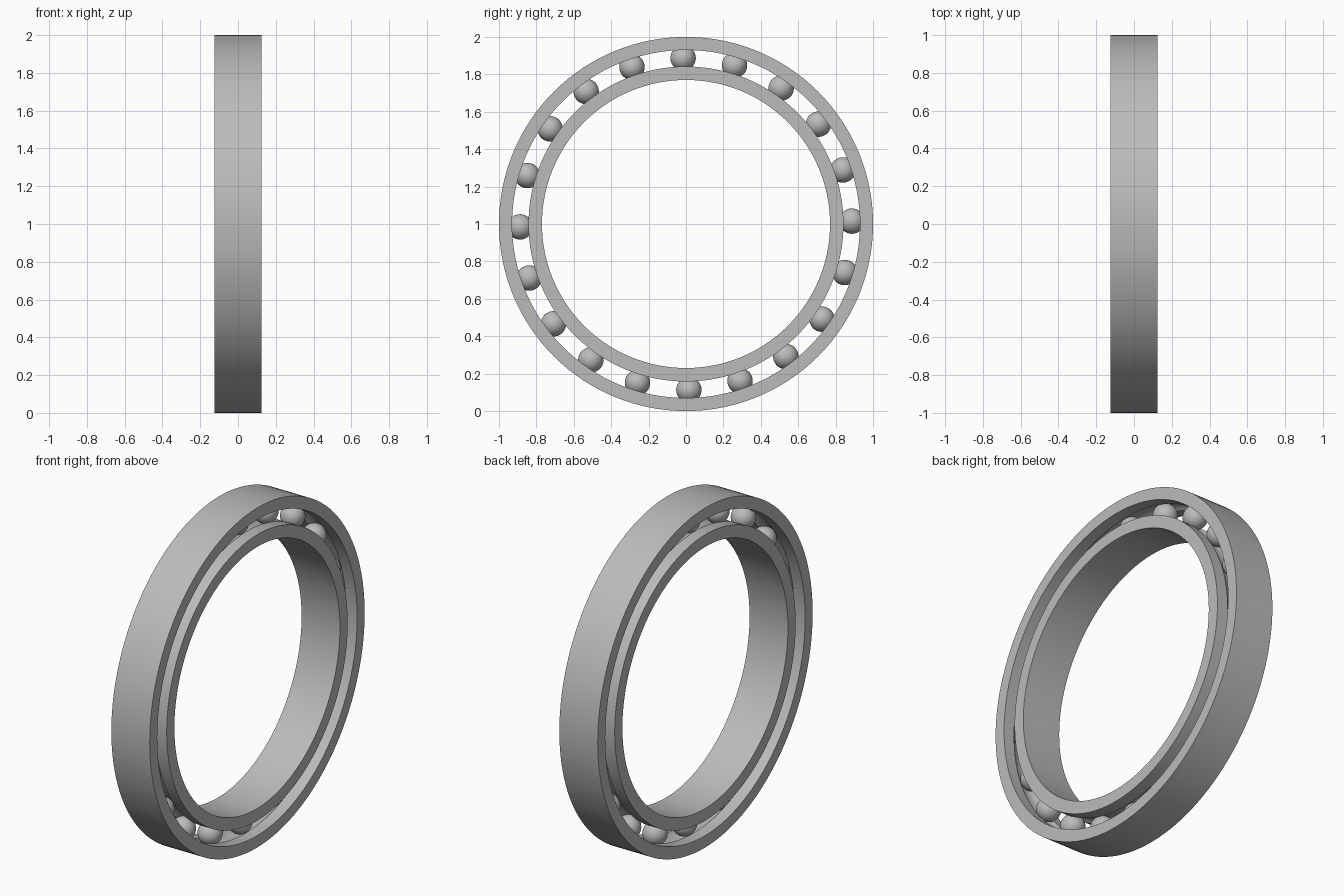
import bpy, bmesh, math
from mathutils import Matrix, Vector

cube = bpy.data.objects.get("Cube")
if cube:
    bpy.data.objects.remove(cube)

HALF_WIDTH = 0.125
PITCH = 0.887      # radius of the circle through the ball centres
BALL = 0.068
GROOVE = 0.07
BALLS = 20
CENTRE = Vector((0, 0, 1))

steel = bpy.data.materials.new("grey steel")
steel.use_nodes = True
colour = (0.5, 0.5, 0.5, 1)
steel.diffuse_color = colour
steel.node_tree.nodes["Principled BSDF"].inputs["Base Color"].default_value = colour


def finish(bm, name):
    """Turn a bmesh into a smooth-shaded steel object."""
    bmesh.ops.recalc_face_normals(bm, faces=bm.faces)
    mesh = bpy.data.meshes.new(name)
    bm.to_mesh(mesh)
    bm.free()
    mesh.materials.append(steel)
    obj = bpy.data.objects.new(name, mesh)
    bpy.context.collection.objects.link(obj)
    bpy.ops.object.select_all(action="DESELECT")
    obj.select_set(True)
    bpy.context.view_layer.objects.active = obj
    bpy.ops.object.shade_smooth_by_angle(angle=math.radians(30))
    return obj


def race(name, plain_radius, track_radius, segments=128, arc_steps=12):
    """Ring with a plain wall on one side and a ball groove on the other."""
    depth = track_radius - PITCH
    spread = math.acos(abs(depth) / GROOVE)
    side = math.copysign(1, depth)
    profile = [(-HALF_WIDTH, plain_radius), (-HALF_WIDTH, track_radius)]
    for i in range(arc_steps + 1):
        a = spread * (2 * i / arc_steps - 1)
        profile.append((GROOVE * math.sin(a), PITCH + side * GROOVE * math.cos(a)))
    profile += [(HALF_WIDTH, track_radius), (HALF_WIDTH, plain_radius)]

    bm = bmesh.new()
    verts = [bm.verts.new((x, 0, 1 + r)) for x, r in profile]
    edges = [bm.edges.new((v, verts[i - 1])) for i, v in enumerate(verts)]
    bmesh.ops.spin(bm, geom=verts + edges, cent=CENTRE, axis=(1, 0, 0),
                   angle=math.tau, steps=segments, use_merge=True)
    bmesh.ops.remove_doubles(bm, verts=bm.verts, dist=1e-5)
    return finish(bm, name)


# Rings
race("outer_ring", 1.0, 0.93)
race("inner_ring", 0.77, 0.842)

# Balls, evenly spaced and turned one degree off the vertical
for i in range(BALLS):
    angle = math.tau * i / BALLS + math.radians(1)
    place = Matrix.Translation(CENTRE) @ Matrix.Rotation(angle, 4, "X") \
        @ Matrix.Translation((0, 0, PITCH))
    bm = bmesh.new()
    bmesh.ops.create_uvsphere(bm, u_segments=32, v_segments=16, radius=BALL, matrix=place)
    finish(bm, f"ball_{i + 1}")
